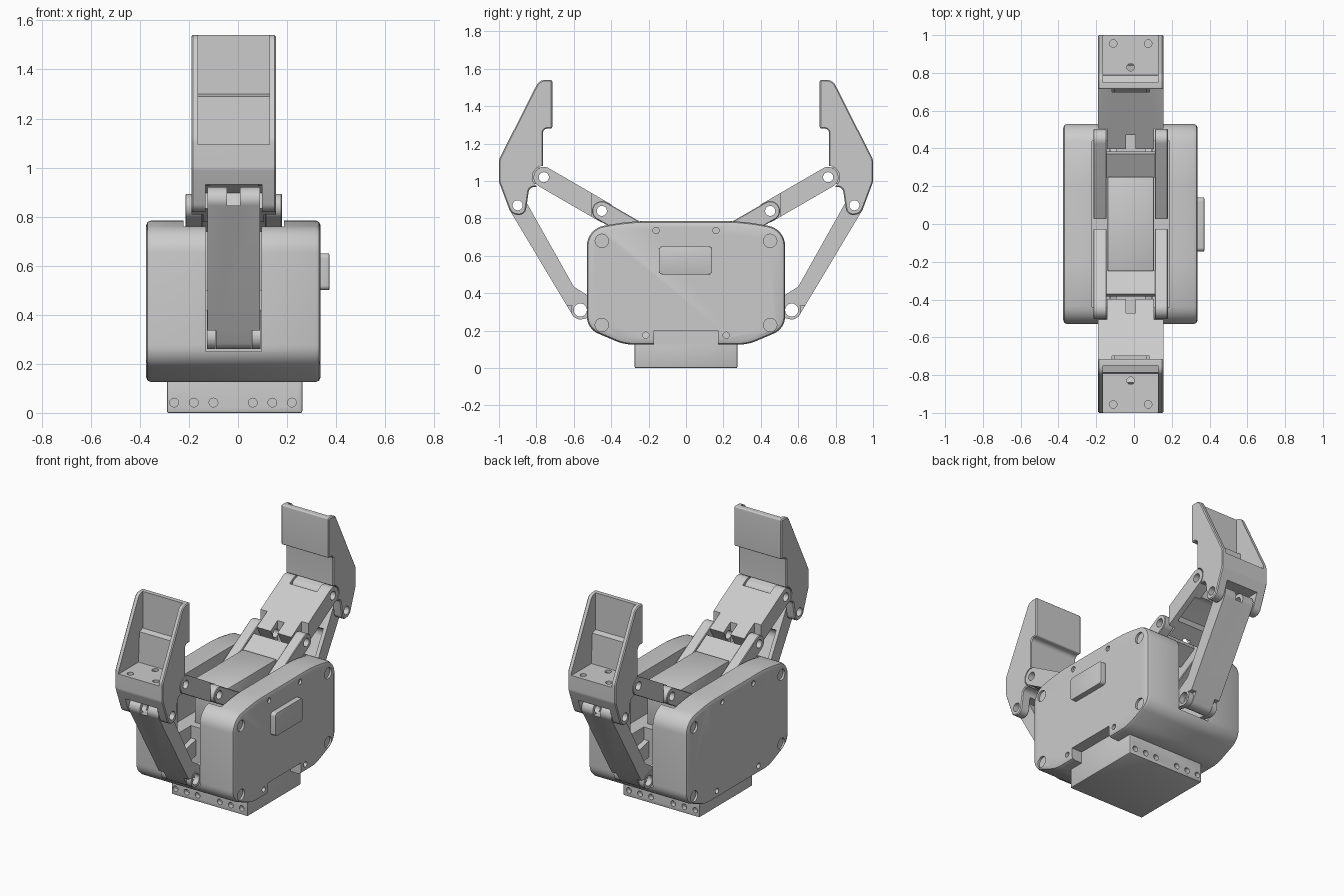
import bpy, bmesh, math
from mathutils import Vector, Matrix

if "Cube" in bpy.data.objects:
    bpy.data.objects.remove(bpy.data.objects["Cube"])

CX = -0.018  # centre plane of the finger mechanism


def rounded(pts, n=8):
    """Closed (y, z[, radius]) outline with arcs at the corners."""
    out = []
    for i, p in enumerate(pts):
        c = Vector(p[:2])
        r = p[2] if len(p) > 2 else 0
        a = Vector(pts[i - 1][:2]) - c
        b = Vector(pts[(i + 1) % len(pts)][:2]) - c
        if r == 0:
            out.append(c)
            continue
        half = a.angle(b) / 2
        t = min(r / math.tan(half), a.length * 0.49, b.length * 0.49)
        r = t * math.tan(half)
        a.normalize()
        b.normalize()
        m = c + (a + b).normalized() * (r / math.sin(half))
        s, e = c + a * t - m, c + b * t - m
        ang = s.angle_signed(e)
        for k in range(n + 1):
            out.append(m + Matrix.Rotation(-ang * k / n, 2) @ s)
    return out


def bar(a, b, w, shift=0.0):
    """Straight link outline: square start, round end past b."""
    a, b = Vector(a), Vector(b)
    d = (b - a).normalized()
    n = Vector((-d.y, d.x))
    a, b = a + n * shift, b + n * shift
    e = b + d * w
    return rounded([(*(a - n * w),), (*(e - n * w), w), (*(e + n * w), w), (*(a + n * w),)])


def disc(y, z, r, n=28):
    return [(y + r * math.cos(2 * math.pi * k / n), z + r * math.sin(2 * math.pi * k / n)) for k in range(n)]


def rect(y0, y1, z0, z1):
    return [(y0, z0), (y1, z0), (y1, z1), (y0, z1)]


def to_object(name, bm):
    bmesh.ops.recalc_face_normals(bm, faces=bm.faces)
    me = bpy.data.meshes.new(name)
    bm.to_mesh(me)
    bm.free()
    ob = bpy.data.objects.new(name, me)
    bpy.context.collection.objects.link(ob)
    return ob


def prism(outline, x0, x1, name="cutter"):
    bm = bmesh.new()
    f = bm.faces.new([bm.verts.new((x0, p[0], p[1])) for p in outline])
    ext = bmesh.ops.extrude_face_region(bm, geom=[f])
    bmesh.ops.translate(bm, vec=(x1 - x0, 0, 0), verts=[v for v in ext["geom"] if isinstance(v, bmesh.types.BMVert)])
    return to_object(name, bm)


def drill(loc, axis, r, depth):
    bm = bmesh.new()
    rot = Matrix.Rotation(math.pi / 2, 4, 'X') if axis == 'Y' else Matrix()
    bmesh.ops.create_cone(bm, cap_ends=True, segments=16, radius1=r, radius2=r, depth=depth,
                          matrix=Matrix.Translation(loc) @ rot)
    return to_object("cutter", bm)


def apply(ob, kind, **kw):
    m = ob.modifiers.new(kind, kind)
    for k, v in kw.items():
        setattr(m, k, v)
    bpy.context.view_layer.objects.active = ob
    bpy.ops.object.modifier_apply(modifier=m.name)


def bevel(ob, w, deg=50, seg=2):
    apply(ob, 'BEVEL', width=w, segments=seg, limit_method='ANGLE', angle_limit=math.radians(deg))


def cut(ob, *cutters):
    for c in cutters:
        apply(ob, 'BOOLEAN', object=c, operation='DIFFERENCE', solver='EXACT')
        bpy.data.objects.remove(c)


def finish(ob, mirror=True):
    if mirror:
        apply(ob, 'MIRROR', use_axis=(False, True, False), use_mirror_merge=False)
    bpy.ops.object.select_all(action='DESELECT')
    ob.select_set(True)
    bpy.context.view_layer.objects.active = ob
    bpy.ops.object.shade_smooth_by_angle(angle=math.radians(30))


# Pivot points (y, z) with hole radii
TIP, ELBOW, KNUCKLE, FOOT = (0.76, 1.02), (0.90, 0.87), (0.45, 0.84), (0.565, 0.31)


def pivot(p, r=0.027):
    return prism(disc(*p, r), -0.5, 0.5)


# Housing with chamfered side covers
right = [(0.30, 0.785, 1.0), (0.53, 0.745, 0.11), (0.53, 0.21, 0.10), (0.33, 0.125, 0.25)]
left = [(-y, z, r) for y, z, r in reversed(right)]
housing = prism(rounded(right + left), -0.375, 0.337, "housing")
bevel(housing, 0.022)
cut(housing, prism(rect(-0.44, 0.44, 0.50, 0.95), -0.222, 0.187),
    prism(rect(-0.17, 0.17, 0.0, 0.2), 0.262, 0.5))
for s in (-1, 1):
    y0, y1 = sorted((s * 0.30, s * 0.7))
    cut(housing, prism(rect(y0, y1, 0.25, 0.95), -0.13, 0.095),
        prism(disc(s * 0.215, 0.175, 0.017, 16), -0.5, 0.5))
    for y, z, r in ((0.45, 0.68, 0.036), (0.45, 0.23, 0.036), (0.16, 0.735, 0.017)):
        for x in (-0.375, 0.337):
            cut(housing, prism(disc(s * y, z, r, 16), x - 0.014, x + 0.014))
finish(housing, False)

# Centre cover between the arms
cover = prism(rect(-0.25, 0.25, 0.45, 0.786), -0.14, 0.105, "centre_cover")
bevel(cover, 0.006)
finish(cover, False)

# Connector block on the side
plug = prism(rounded([(-0.145, 0.5, 0.02), (0.14, 0.5, 0.02), (0.14, 0.65, 0.02), (-0.145, 0.65, 0.02)]),
             0.32, 0.372, "side_connector")
bevel(plug, 0.004)
finish(plug, False)

# Mounting base with screw holes
base = prism(rect(-0.275, 0.275, 0, 0.2), -0.29, 0.262, "mounting_base")
bevel(base, 0.007)
for x in (-0.26, -0.18, -0.10, 0.06, 0.14, 0.22):
    for y in (-0.275, 0.275):
        cut(base, drill((x, y, 0.042), 'Y', 0.018, 0.06))
finish(base, False)

# Inner upper arms and the web joining them
for name, x0, x1 in (("inner_arm_left", -0.215, -0.145), ("inner_arm_right", 0.11, 0.18)):
    arm = prism(bar((0.05, 0.609), KNUCKLE, 0.052), x0, x1, name)
    bevel(arm, 0.004, seg=1)
    cut(arm, pivot(KNUCKLE))
    finish(arm)
web = prism([(0.26, 0.74), (0.385, 0.812), (0.37, 0.842), (0.245, 0.77)], -0.146, 0.111, "inner_arm_web")
finish(web)

# Outer upper link, hollow underneath, forked at the finger
link = prism(bar((0.425, 0.826), TIP, 0.055), -0.19, 0.155, "outer_link")
cut(link, prism(rect(0.3, 0.505, 0.6, 1.0), -0.3, -0.142), prism(rect(0.3, 0.505, 0.6, 1.0), 0.107, 0.3),
    prism(bar((0.52, 0.88), (0.64, 0.95), 0.05, -0.03), -0.155, 0.12),
    prism(rect(0.70, 0.9, 0.8, 1.2), -0.117, 0.081),
    prism(rect(0.35, 0.47, 0.6, 1.0), CX - 0.025, CX + 0.025), pivot(KNUCKLE), pivot(TIP))
finish(link)

# Lower link, hollow on the inner side
lower = prism(bar(ELBOW, FOOT, 0.05)[::-1], -0.125, 0.09, "lower_link")
bpy.data.objects.remove(lower)
d = (Vector(ELBOW) - Vector(FOOT)).normalized() * 0.05
n = Vector((-d.y, d.x))
F, E = Vector(FOOT) - d, Vector(ELBOW) + d
lower = prism(rounded([(*(F - n), 0.05), (*(E - n), 0.05), (*(E + n), 0.05), (0.60, 0.435, 0.02),
                       (0.52, 0.385, 0.02), (*(F + n), 0.05)]), -0.125, 0.09, "lower_link")
cut(lower, prism(bar((0.66, 0.47), (0.80, 0.705), 0.05, 0.035), -0.10, 0.065),
    prism(rect(0.4, 0.7, 0.1, 0.335), -0.2, -0.09), prism(rect(0.4, 0.7, 0.1, 0.335), 0.055, 0.2),
    prism(rect(0.8, 1.1, 0.845, 1.0), CX - 0.027, CX + 0.027), pivot(FOOT, 0.035), pivot(ELBOW))
finish(lower)

# Crank ears carrying the lower link
for name, x0, x1 in (("crank_left", -0.127, -0.092), ("crank_right", 0.057, 0.092)):
    crank = prism(bar((0.29, 0.37), FOOT, 0.05), x0, x1, name)
    cut(crank, pivot(FOOT, 0.035))
    finish(crank)

# Fingers: open-backed shell with a clevis at the bottom
finger = prism(rounded([(0.715, 1.28, 0.01), (0.715, 1.54, 0.008), (0.785, 1.54, 0.05), (1.0, 1.115, 0.06),
                        (1.0, 0.995, 0.05), (0.935, 0.822, 0.05), (0.86, 0.815, 0.045), (0.838, 0.965, 0.05),
                        (0.79, 0.97), (0.765, 1.08), (0.765, 1.28, 0.035)]), -0.19, 0.155, "finger")
bevel(finger, 0.006, seg=1)
cut(finger, prism([(0.75, 1.6), (0.75, 1.30), (0.785, 1.29), (0.795, 1.095), (1.1, 1.095), (1.1, 1.6)], -0.163, 0.128),
    prism(rect(0.7, 1.1, 0.7, 0.932), -0.132, 0.097),
    prism(disc(*TIP, 0.062), -0.3, 0.3), pivot(ELBOW))
for x, y in ((-0.11, 0.955), (0.075, 0.955), (CX, 0.83)):
    cut(finger, drill((x, y, 1.095), 'Z', 0.02, 0.05))
finish(finger)

# Tongue joining each finger to its outer link
tongue = prism(bar((0.85, 1.04), TIP, 0.045), -0.112, 0.076, "finger_tongue")
cut(tongue, pivot(TIP))
finish(tongue)
